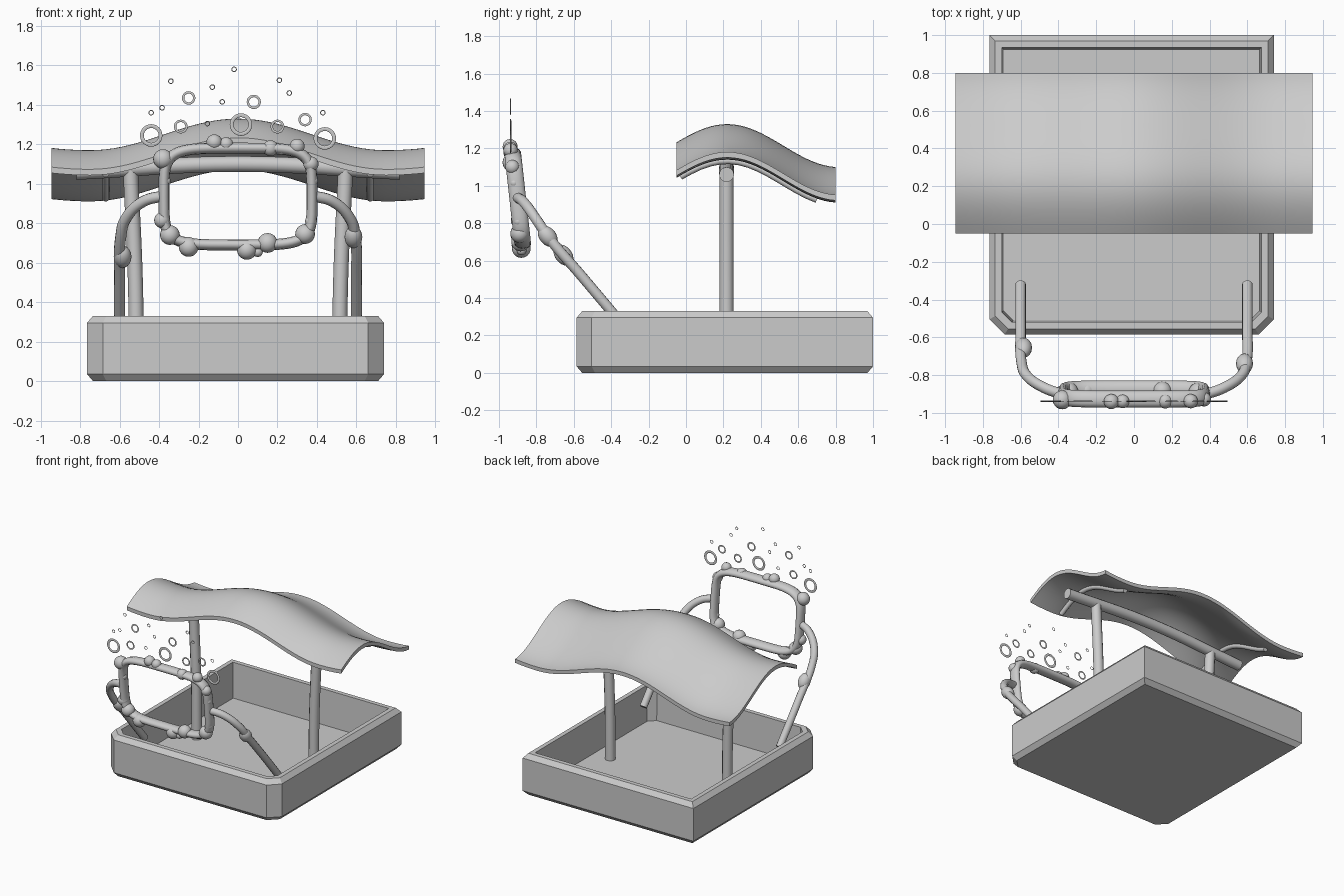
import bpy, bmesh
from math import pi, cos, sin, copysign
from mathutils import Vector

cube = bpy.data.objects.get("Cube")
if cube:
    bpy.data.objects.remove(cube, do_unlink=True)

grey = bpy.data.materials.new("plain grey")
grey.use_nodes = True
GREY = (0.6, 0.6, 0.6, 1)
grey.diffuse_color = GREY
grey.node_tree.nodes["Principled BSDF"].inputs["Base Color"].default_value = GREY


def finish(ob, name, smooth=True):
    ob.name = name
    ob.data.materials.clear()
    ob.data.materials.append(grey)
    if smooth:
        bpy.ops.object.select_all(action='DESELECT')
        ob.select_set(True)
        bpy.context.view_layer.objects.active = ob
        bpy.ops.object.shade_smooth_by_angle(angle=0.7)
    return ob


def from_bmesh(bm, name, smooth=True):
    bmesh.ops.recalc_face_normals(bm, faces=bm.faces)
    me = bpy.data.meshes.new(name)
    bm.to_mesh(me)
    bm.free()
    ob = bpy.data.objects.new(name, me)
    bpy.context.collection.objects.link(ob)
    return finish(ob, name, smooth)


def tube(name, points, radius, cyclic=False, straight=False):
    """Capped round tube along a path, converted to a mesh."""
    cu = bpy.data.curves.new(name, 'CURVE')
    cu.dimensions = '3D'
    cu.bevel_depth, cu.bevel_resolution = radius, 4
    cu.use_fill_caps, cu.resolution_u = True, 8
    sp = cu.splines.new('POLY' if straight else 'BEZIER')
    sp.use_cyclic_u = cyclic
    if straight:
        sp.points.add(len(points) - 1)
        for p, co in zip(sp.points, points):
            p.co = (*co, 1)
    else:
        sp.bezier_points.add(len(points) - 1)
        for p, co in zip(sp.bezier_points, points):
            p.co = co
            p.handle_left_type = p.handle_right_type = 'AUTO'
    ob = bpy.data.objects.new(name, cu)
    bpy.context.collection.objects.link(ob)
    bpy.ops.object.select_all(action='DESELECT')
    ob.select_set(True)
    bpy.context.view_layer.objects.active = ob
    bpy.ops.object.convert(target='MESH')
    return finish(bpy.context.object, name)


def ball(name, loc, r):
    bpy.ops.mesh.primitive_uv_sphere_add(segments=20, ring_count=12, radius=r, location=loc)
    return finish(bpy.context.object, name)


# Open tray: stacked outlines with the two front corners cut off
def outline(bm, d, z):
    x0, x1, y0, y1 = -0.765 + d, 0.74 - d, -0.585 + d, 1 - d
    c = 0.08 - 0.4 * d
    pts = [(x0 + c, y0), (x1 - c, y0), (x1, y0 + c), (x1, y1), (x0, y1), (x0, y0 + c)]
    return [bm.verts.new((x, y, z)) for x, y in pts]


bm = bmesh.new()
levels = [(0.03, 0), (0, 0.035), (0, 0.295), (0.03, 0.33), (0.065, 0.33), (0.075, 0.05)]
loops = [outline(bm, d, z) for d, z in levels]
for a, b in zip(loops, loops[1:]):
    for i in range(6):
        j = (i + 1) % 6
        bm.faces.new((a[i], a[j], b[j], b[i]))
bm.faces.new(loops[0])
bm.faces.new(loops[-1])
from_bmesh(bm, "tray", smooth=False)


# Wavy canopy sheet
def canopy_z(x, y):
    ax = abs(x)
    if ax < 0.75:
        fx = -0.08 * (1 - cos(pi * ax / 0.75))
    else:
        fx = -0.16 + 0.3 * (ax - 0.75) ** 2
    return 1.215 + 0.115 * cos(pi * (y - 0.22) / 0.6) + fx


NX, NY, THICK = 48, 28, 0.03
bm = bmesh.new()
sheets = []
for drop in (0, THICK):
    rows = []
    for i in range(NX + 1):
        x = -0.945 + 1.89 * i / NX
        ys = [-0.05 + 0.85 * j / NY for j in range(NY + 1)]
        rows.append([bm.verts.new((x, y, canopy_z(x, y) - drop)) for y in ys])
    for i in range(NX):
        for j in range(NY):
            bm.faces.new((rows[i][j], rows[i + 1][j], rows[i + 1][j + 1], rows[i][j + 1]))
    sheets.append(rows)
t, u = sheets
for j in range(NY):
    for i in (0, NX):
        bm.faces.new((t[i][j], t[i][j + 1], u[i][j + 1], u[i][j]))
for i in range(NX):
    for j in (0, NY):
        bm.faces.new((t[i][j], t[i + 1][j], u[i + 1][j], u[i][j]))
from_bmesh(bm, "canopy")

# Canopy supports: posts, cross bar and ribs under the sheet
tube("cross_bar", [(-0.82, 0.217, 1.06), (0, 0.217, 1.1), (0.82, 0.217, 1.06)], 0.04)
for side, s in (("left", 1), ("right", -1)):
    tube(side + "_post", [(s * 0.515, 0.217, 0.05), (s * 0.52, 0.217, 0.5),
                          (s * 0.545, 0.217, 1.07)], 0.038)
    ys = [-0.03 + 0.73 * k / 14 for k in range(15)]
    tube(side + "_rib", [(s * 0.67, y, canopy_z(s * 0.67, y) - 0.04) for y in ys], 0.018,
         straight=True)


# Hoop: rounded rectangle, deeper than wide, leaning forward at the top
def lean(z):
    return -0.9 - 0.11 * (z - 0.935)


def rounded(v):
    return copysign(abs(v) ** 0.42, v)


path = []
for k in range(64):
    a = 2 * pi * k / 64
    path.append((0.375 * rounded(cos(a)), 0, 0.935 + 0.245 * rounded(sin(a))))
hoop = tube("hoop", path, 0.028, cyclic=True, straight=True)
for v in hoop.data.vertices:
    v.co.y = v.co.y * 1.6 + lean(v.co.z)

# Beads around the hoop: x, z, radius
beads = [(-.38, 1.125, .05), (-.12, 1.21, .04), (-.06, 1.2, .036), (.165, 1.18, .04),
         (.22, 1.17, .024), (.3, 1.19, .038), (.37, 1.1, .038), (.38, 1.015, .025),
         (.37, .81, .03), (.34, .745, .05), (.15, .7, .05), (.045, .665, .05),
         (.1, .655, .026), (-.015, .69, .022), (-.25, .68, .05), (-.345, .74, .05),
         (-.385, .815, .04), (-.365, 1.015, .024)]
for x, z, r in beads:
    ball("bead", (x, lean(z) - 0.01, z), r)

# Flat rings floating above the hoop: x, z, outer radius
rings = [(-.44, 1.245, .057), (-.25, 1.435, .034), (.08, 1.415, .036), (.015, 1.3, .057),
         (.34, 1.325, .034), (.44, 1.23, .057), (-.29, 1.29, .035), (.2, 1.29, .035)]
dots = [(-.34, 1.52), (-.02, 1.58), (.21, 1.525), (-.13, 1.49), (-.08, 1.415),
        (.26, 1.46), (-.385, 1.385), (-.44, 1.36), (.43, 1.36), (-.155, 1.305)]
for x, z, r in rings + [(x, z, 0.014) for x, z in dots]:
    w = r * 0.17
    bpy.ops.mesh.primitive_torus_add(location=(x, -0.938, z), rotation=(pi / 2, 0, 0),
                                     major_radius=r - w, minor_radius=w,
                                     major_segments=24, minor_segments=8)
    ring = bpy.context.object
    ring.scale.z = 0.4
    finish(ring, "floating_ring")

# Bent arms holding the hoop, each with a knuckle
for side, s, kz in (("left", 1, 0.73), ("right", -1, 0.63)):
    tube(side + "_arm", [(s * 0.37, -0.905, 0.94), (s * 0.48, -0.865, 0.91),
                         (s * 0.57, -0.8, 0.82), (s * 0.595, -0.735, 0.725),
                         (s * 0.6, -0.56, 0.52), (s * 0.6, -0.32, 0.235)], 0.028)
    ky = -0.735 - (kz - 0.725) * 0.84
    knuckle = ball(side + "_knuckle", (s * 0.585, ky, kz), 0.045)
    knuckle.scale.z = 1.4
    knuckle.rotation_euler = Vector((0, -0.64, 0.77)).to_track_quat('Z', 'Y').to_euler()
